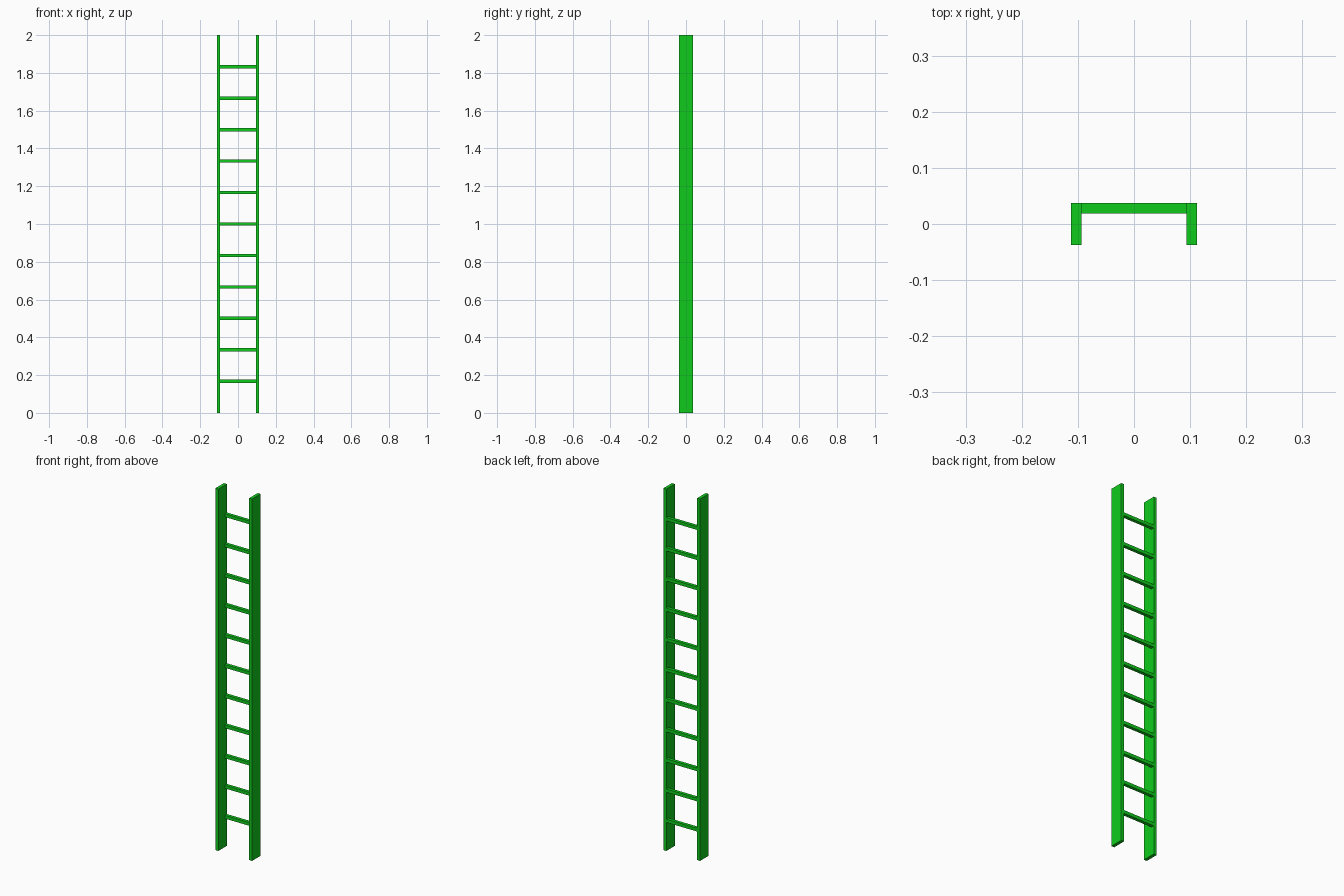
import bpy

if "Cube" in bpy.data.objects:
    bpy.data.objects.remove(bpy.data.objects["Cube"])

HEIGHT = 2.0
RAIL_X = 0.103    # rail centre
THICK = 0.018     # board thickness
DEPTH = 0.074     # rail depth front to back
RUNGS = 11

green = bpy.data.materials.new("green_paint")
green.diffuse_color = (0.005, 0.6, 0.012, 1)
green.use_nodes = True
green.node_tree.nodes["Principled BSDF"].inputs["Base Color"].default_value = green.diffuse_color


def box(name, centre, size):
    bpy.ops.mesh.primitive_cube_add(size=1, location=centre)
    ob = bpy.context.object
    ob.name = name
    ob.scale = size
    bpy.ops.object.transform_apply(location=False, rotation=False, scale=True)
    ob.data.materials.append(green)
    return ob


# Two upright side rails
for side, sx in (("left", -1), ("right", 1)):
    box(f"{side}_rail", (sx * RAIL_X, 0, HEIGHT / 2), (THICK, DEPTH, HEIGHT))

# Evenly spaced rungs, flush with the back edge of the rails
rung_length = 2 * RAIL_X - THICK
rung_y = (DEPTH - THICK) / 2
for i in range(1, RUNGS + 1):
    z = HEIGHT * i / (RUNGS + 1)
    box(f"rung_{i:02d}", (0, rung_y, z), (rung_length, THICK, THICK))
